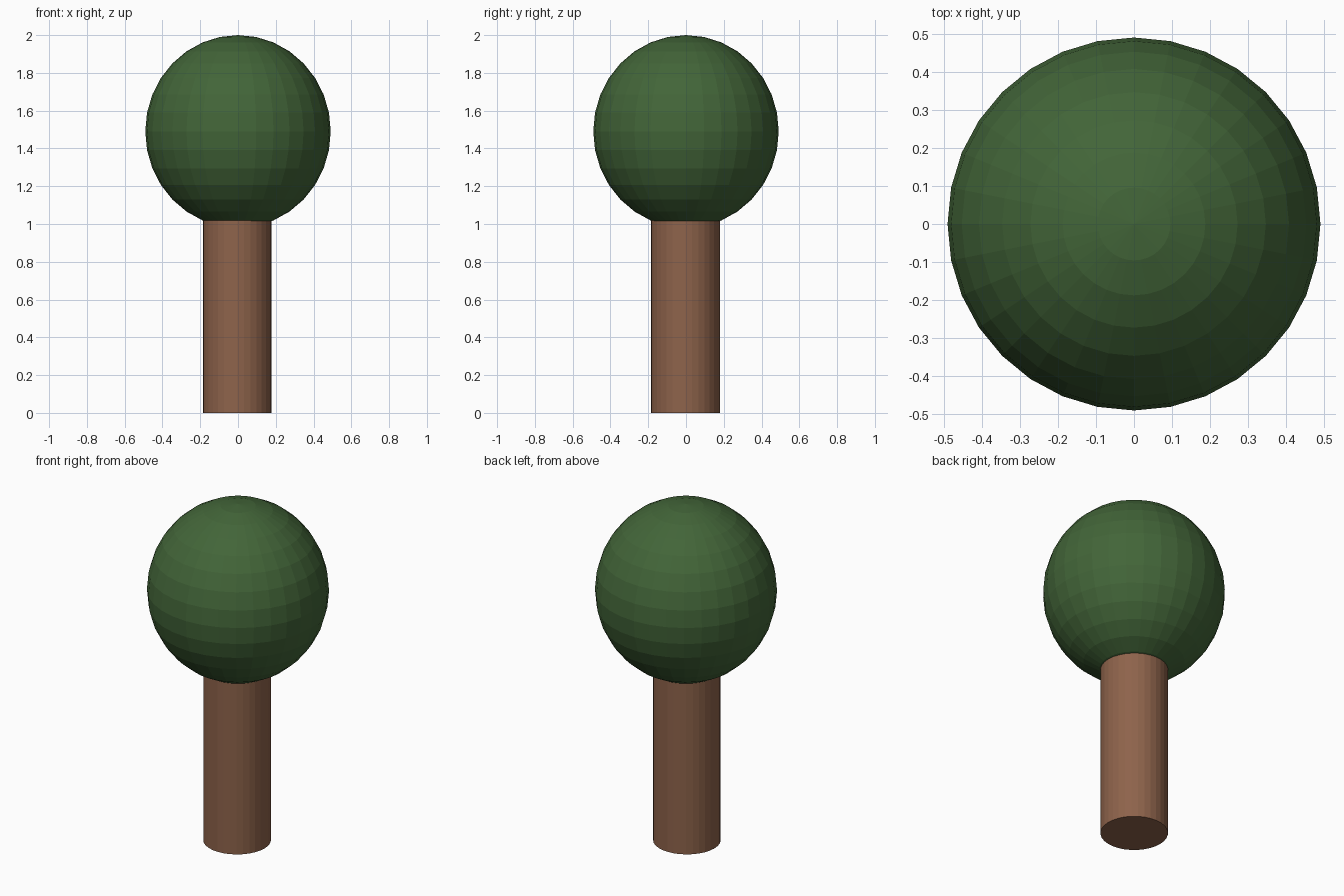
import bpy

if "Cube" in bpy.data.objects:
    bpy.data.objects.remove(bpy.data.objects["Cube"])


def material(name, color):
    m = bpy.data.materials.new(name)
    m.diffuse_color = color
    m.use_nodes = True
    m.node_tree.nodes["Principled BSDF"].inputs["Base Color"].default_value = m.diffuse_color
    return m


# Round trunk, its top sunk into the crown
bpy.ops.mesh.primitive_cylinder_add(vertices=32, radius=0.182, depth=1.04,
                                    location=(-0.004, -0.003, 0.52))
trunk = bpy.context.object
trunk.name = "trunk"
trunk.data.materials.append(material("bark", (0.27, 0.125, 0.07, 1)))

# Faceted, slightly tall ball of leaves
bpy.ops.mesh.primitive_uv_sphere_add(segments=32, ring_count=16, radius=1,
                                     location=(0, 0, 1.49))
crown = bpy.context.object
crown.name = "crown"
crown.scale = (0.491, 0.491, 0.51)
crown.data.materials.append(material("leaves", (0.055, 0.13, 0.04, 1)))
